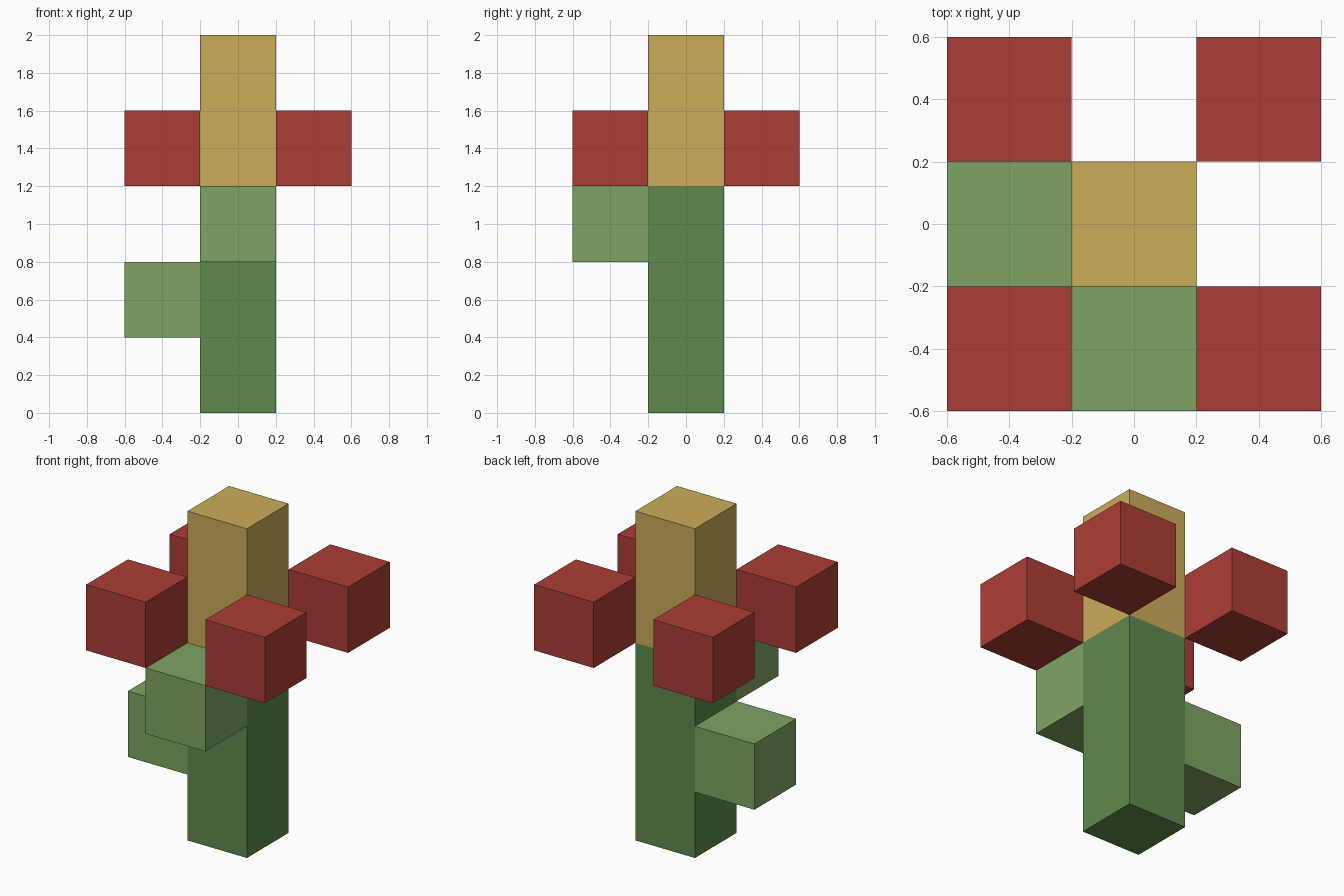
import bpy

if "Cube" in bpy.data.objects:
    bpy.data.objects.remove(bpy.data.objects["Cube"])

U = 0.4  # edge of one cube


def material(name, rgb):
    mat = bpy.data.materials.new(name)
    mat.diffuse_color = (*rgb, 1)
    mat.use_nodes = True
    mat.node_tree.nodes["Principled BSDF"].inputs["Base Color"].default_value = mat.diffuse_color
    return mat


def box(name, x, y, z_bottom, height, mat):
    """Square block one unit wide, standing at z_bottom."""
    bpy.ops.mesh.primitive_cube_add(size=1, location=(x, y, z_bottom + height / 2))
    obj = bpy.context.object
    obj.name = name
    obj.scale = (U, U, height)
    bpy.ops.object.transform_apply(location=False, rotation=False, scale=True)
    obj.data.materials.append(mat)
    return obj


stem_green = material("stem_green", (0.115, 0.254, 0.074))
leaf_green = material("leaf_green", (0.216, 0.371, 0.127))
petal_red = material("petal_red", (0.413, 0.048, 0.037))
centre_yellow = material("centre_yellow", (0.597, 0.413, 0.102))

# Stem and flower centre
box("stem", 0, 0, 0, 3 * U, stem_green)
box("flower_centre", 0, 0, 3 * U, 2 * U, centre_yellow)

# Leaves at two heights
box("front_leaf", 0, -U, 2 * U, U, leaf_green)
box("left_leaf", -U, 0, U, U, leaf_green)

# Four petals on the diagonals
for side, sx in (("left", -1), ("right", 1)):
    for end, sy in (("front", -1), ("back", 1)):
        box(f"petal_{end}_{side}", sx * U, sy * U, 3 * U, U, petal_red)
